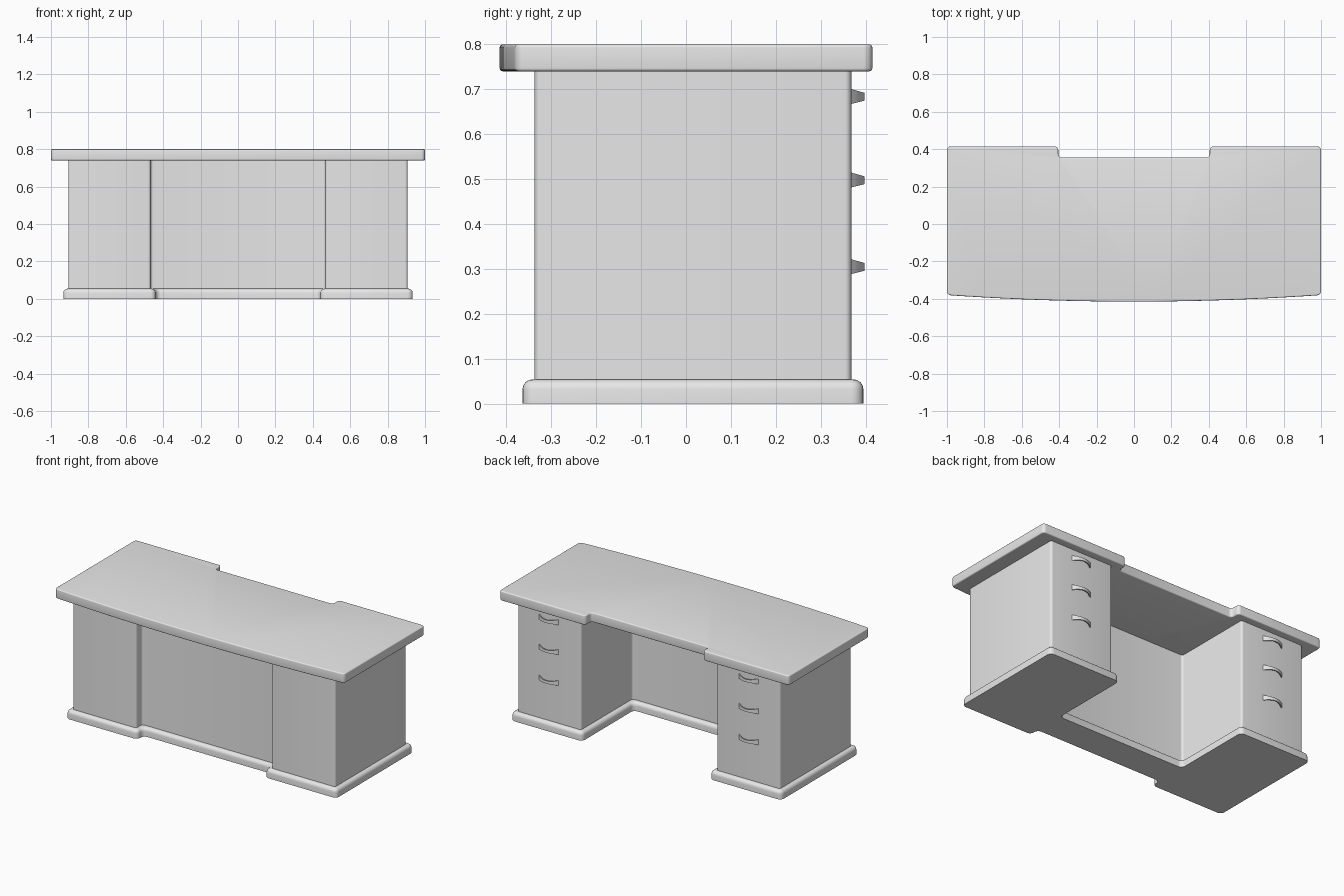
import bpy, bmesh, math
from mathutils import Vector

cube = bpy.data.objects.get("Cube")
if cube:
    bpy.data.objects.remove(cube, do_unlink=True)

grey = bpy.data.materials.new("plain grey")
grey.use_nodes = True
grey.diffuse_color = (0.8, 0.8, 0.8, 1)
grey.node_tree.nodes["Principled BSDF"].inputs["Base Color"].default_value = (0.8, 0.8, 0.8, 1)


def finish(bm, name, angle=35):
    bmesh.ops.recalc_face_normals(bm, faces=bm.faces)
    mesh = bpy.data.meshes.new(name)
    bm.to_mesh(mesh)
    bm.free()
    mesh.materials.append(grey)
    obj = bpy.data.objects.new(name, mesh)
    bpy.context.collection.objects.link(obj)
    bpy.ops.object.select_all(action="DESELECT")
    obj.select_set(True)
    bpy.context.view_layer.objects.active = obj
    bpy.ops.object.shade_smooth_by_angle(angle=math.radians(angle))
    return obj


def mirrored(half):
    """Close a right-to-centre half outline by reflecting it in x."""
    return half + [(-x, y) for x, y in reversed(half) if x > 1e-6]


def slab(name, outline, z0, z1, corner, top_rim=0, bottom_rim=0):
    """Extruded outline with rounded upright corners and rounded rims."""
    bm = bmesh.new()
    base = bm.faces.new([bm.verts.new((x, y, z0)) for x, y in outline])
    up = bmesh.ops.extrude_face_region(bm, geom=[base], use_keep_orig=True)
    for v in up["geom"]:
        if isinstance(v, bmesh.types.BMVert):
            v.co.z = z1
    bmesh.ops.recalc_face_normals(bm, faces=bm.faces)
    uprights = [e for e in bm.edges
                if abs(e.verts[0].co.z - e.verts[1].co.z) > 1e-4
                and e.calc_face_angle(0) > 0.5]
    bmesh.ops.bevel(bm, geom=uprights, offset=corner, segments=5,
                    profile=0.5, affect="EDGES")
    for z, rim in ((z1, top_rim), (z0, bottom_rim)):
        if rim:
            edges = [e for e in bm.edges
                     if all(abs(v.co.z - z) < 1e-5 for v in e.verts)]
            bmesh.ops.bevel(bm, geom=edges, offset=rim, segments=4,
                            profile=0.5, affect="EDGES")
    return finish(bm, name)


def pedestal_outline(grow):
    """Plan of the two pedestals joined by the recessed centre panel."""
    outer, inner = 0.907 + grow, 0.467 - grow
    front, back = -0.337 - grow, 0.368 + grow
    return mirrored([(inner, -0.277 - grow), (inner, front), (outer, front),
                     (outer, back), (inner, back), (inner, -0.14 + grow)])


# Plinth and cabinet body
slab("plinth", pedestal_outline(0.027), 0, 0.054, 0.027, top_rim=0.022)
slab("cabinet_body", pedestal_outline(0), 0.05, 0.742, 0.014)

# Desktop with bowed front edge and a shallow notch at the back
bow = [(math.sin(math.pi / 2 * i / 10), 0) for i in range(11)]
bow = [(i / 10, -0.415 + 0.035 * (i / 10) ** 2) for i in range(11)]
top_plan = mirrored(bow + [(1, 0.415), (0.405, 0.415), (0.405, 0.355)])
slab("desktop", top_plan, 0.74, 0.8, 0.02, top_rim=0.007, bottom_rim=0.007)


def handle(name, cx, cz):
    """Bowed pull: a thin strip, taller at the ends than at the middle."""
    bm = bmesh.new()
    rings = []
    for i in range(13):
        t = -1 + i / 6
        arc = 1 - t * t
        x, y = cx + 0.07 * t, 0.366 + 0.032 * arc
        top, bottom = cz + 0.018 - 0.009 * arc, cz - 0.016 + 0.008 * arc
        ring = [(x, y, top), (x, y, bottom),
                (x, y - 0.007, bottom), (x, y - 0.007, top)]
        rings.append([bm.verts.new(Vector(p)) for p in ring])
    for a, b in zip(rings, rings[1:]):
        for k in range(4):
            n = (k + 1) % 4
            bm.faces.new((a[k], a[n], b[n], b[k]))
    bm.faces.new(rings[0])
    bm.faces.new(rings[-1])
    finish(bm, name)


# Three drawer pulls on each pedestal
for side, label in ((1, "left"), (-1, "right")):
    for cz, row in ((0.683, "upper"), (0.497, "middle"), (0.304, "lower")):
        handle(f"{label}_{row}_drawer_handle", side * 0.69, cz)
